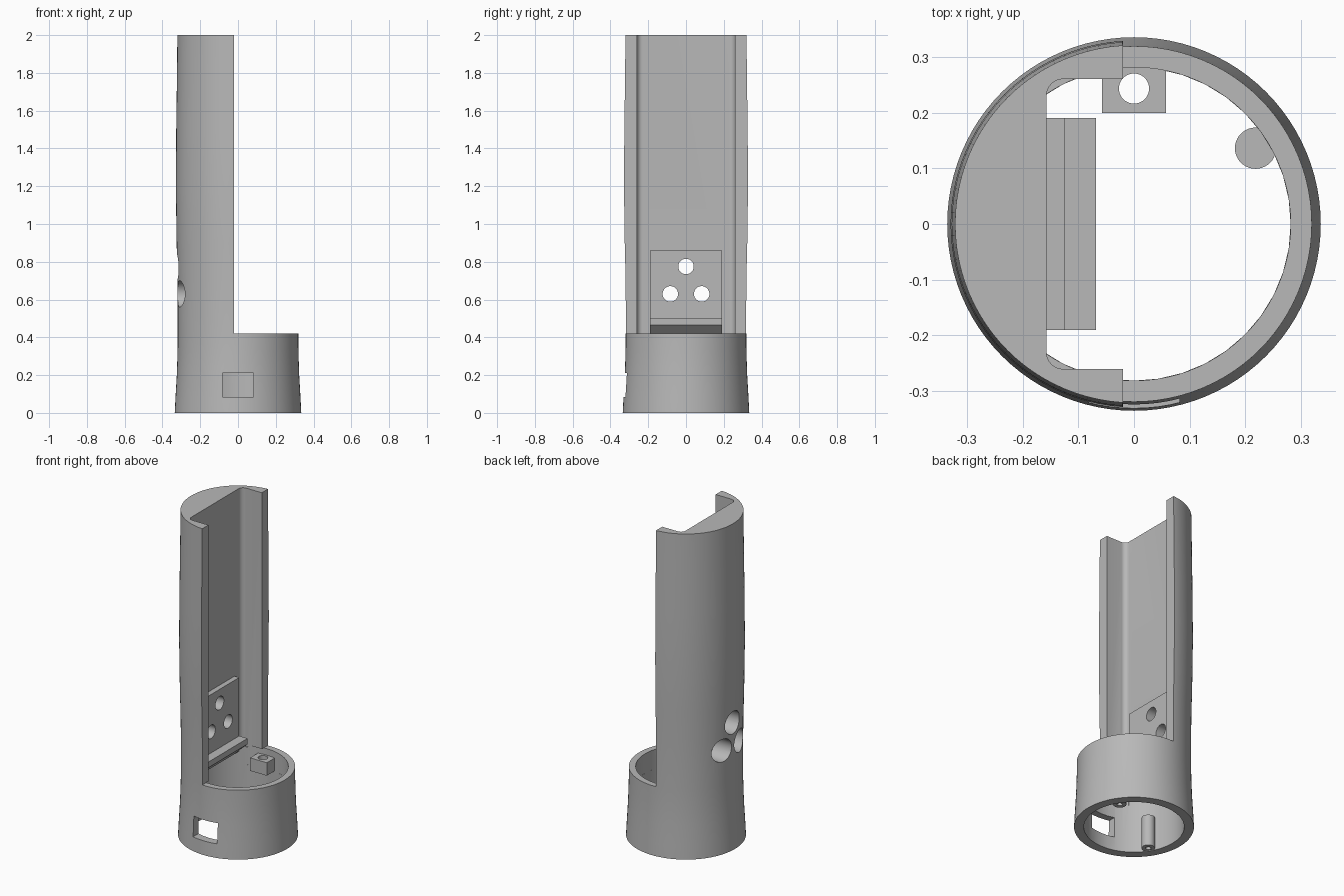
import bpy, bmesh, math
from mathutils import Matrix, Vector

old = bpy.data.objects.get("Cube")
if old:
    bpy.data.objects.remove(old, do_unlink=True)

grey = bpy.data.materials.new("plain_grey")
grey.use_nodes = True
COLOR = (0.48, 0.48, 0.48, 1)
grey.diffuse_color = COLOR
grey.node_tree.nodes["Principled BSDF"].inputs["Base Color"].default_value = COLOR


def finish(name, bm):
    bmesh.ops.recalc_face_normals(bm, faces=bm.faces)
    mesh = bpy.data.meshes.new(name)
    bm.to_mesh(mesh)
    bm.free()
    mesh.materials.append(grey)
    obj = bpy.data.objects.new(name, mesh)
    bpy.context.collection.objects.link(obj)
    return obj


def prism(name, points, low, high, along_y=False):
    """Extrude an outline along z, or an x-z outline along y."""
    bm = bmesh.new()
    place = (lambda a, b: (a, low, b)) if along_y else (lambda a, b: (a, b, low))
    face = bm.faces.new([bm.verts.new(place(a, b)) for a, b in points])
    ext = bmesh.ops.extrude_face_region(bm, geom=[face])
    verts = [v for v in ext["geom"] if isinstance(v, bmesh.types.BMVert)]
    step = high - low
    bmesh.ops.translate(bm, verts=verts, vec=(0, step, 0) if along_y else (0, 0, step))
    return finish(name, bm)


def box(name, x, y, z):
    return prism(name, [(x[0], y[0]), (x[1], y[0]), (x[1], y[1]), (x[0], y[1])], *z)


def arc(cx, cy, r, start, end, n):
    return [(cx + r * math.cos(start + (end - start) * i / n),
             cy + r * math.sin(start + (end - start) * i / n)) for i in range(n + 1)]


def rod(name, r, x, y, low, high):
    return prism(name, arc(x, y, r, 0, math.tau, 40)[:-1], low, high)


def combine(obj, other, operation="DIFFERENCE"):
    mod = obj.modifiers.new("combine", "BOOLEAN")
    mod.operation, mod.object, mod.solver = operation, other, "EXACT"
    bpy.context.view_layer.objects.active = obj
    bpy.ops.object.modifier_apply(modifier=mod.name)
    bpy.data.objects.remove(other, do_unlink=True)


# Flared, slightly wavy outer body
PROFILE = [(0, .335), (.08, .331), (.2, .324), (.32, .32), (.42, .319), (.7, .32),
           (.9, .325), (1.2, .329), (1.5, .327), (1.8, .323), (2, .321)]
SIDES = 96
bm = bmesh.new()
rings = [[bm.verts.new((x, y, z)) for x, y in arc(0, 0, r, 0, math.tau, SIDES)[:-1]]
         for z, r in PROFILE]
for a, b in zip(rings, rings[1:]):
    for i in range(SIDES):
        j = (i + 1) % SIDES
        bm.faces.new((a[i], a[j], b[j], b[i]))
bm.faces.new(rings[0])
bm.faces.new(rings[-1])
body = finish("body_shell", bm)

# Open front of the column, and the rounded channel in it
WALL, LIP, RIM, CEILING = -.157, -.02, .42, .38
combine(body, box("open_side", (LIP, 1), (-1, 1), (RIM, 3)))
FILLET, HALF = .03, .26
cx, cy = WALL + FILLET, HALF - FILLET
channel = ([(.1, HALF)] + arc(cx, cy, FILLET, math.pi / 2, math.pi, 8)
           + arc(cx, -cy, FILLET, math.pi, 1.5 * math.pi, 8) + [(.1, -HALF)])
combine(body, prism("channel", channel, RIM - .01, 3))

# Hollow base, closed under the solid part of the column
INNER = .281
combine(body, rod("cavity", INNER, 0, 0, -1, CEILING))
half = math.acos(WALL / INNER)
combine(body, prism("cavity_mouth", arc(0, 0, INNER, -half, half, 64), .3, RIM + .001))

# Cable window in the base
combine(body, box("window", (-.082, .082), (-1, -.15), (.085, .21)))

# Mounting pad with a ledge and sloped underside
pad = [(-.2, .86), (-.125, .86), (-.125, .5), (-.068, .5), (-.068, .465),
       (WALL, CEILING), (-.2, CEILING)]
combine(body, prism("mounting_pad", pad, -.19, .19, True), "UNION")

# Three counterbored screw holes through the pad
for y, z in ((0, .775), (-.083, .63), (.083, .63)):
    for r, low, high in ((.041, -1, 0), (.07, -1, -.2)):
        hole = rod("hole", r, 0, 0, low, high)
        hole.data.transform(Matrix.Translation(Vector((0, y, z)))
                            @ Matrix(((0, 0, 1, 0), (1, 0, 0, 0), (0, 1, 0, 0), (0, 0, 0, 1))))
        combine(body, hole)

# Screw block on the inner back wall
block = box("screw_block", (-.057, .057), (.199, .29), (.3, .38))
combine(block, rod("hole", .027, 0, .243, 0, 1))

# Two drilled posts on opposite sides of the base
parts = [body, block]
for name, side in (("left_post", 1), ("right_post", -1)):
    x, y = .218 * side, .136 * side
    post = rod(name, .037, x, y, .005, .2)
    combine(post, rod("hole", .015, x, y, -1, .12))
    parts.append(post)

# Smooth shading with sharp edges
bpy.ops.object.select_all(action="DESELECT")
for obj in parts:
    obj.select_set(True)
bpy.context.view_layer.objects.active = body
bpy.ops.object.shade_smooth_by_angle(angle=math.radians(25))
